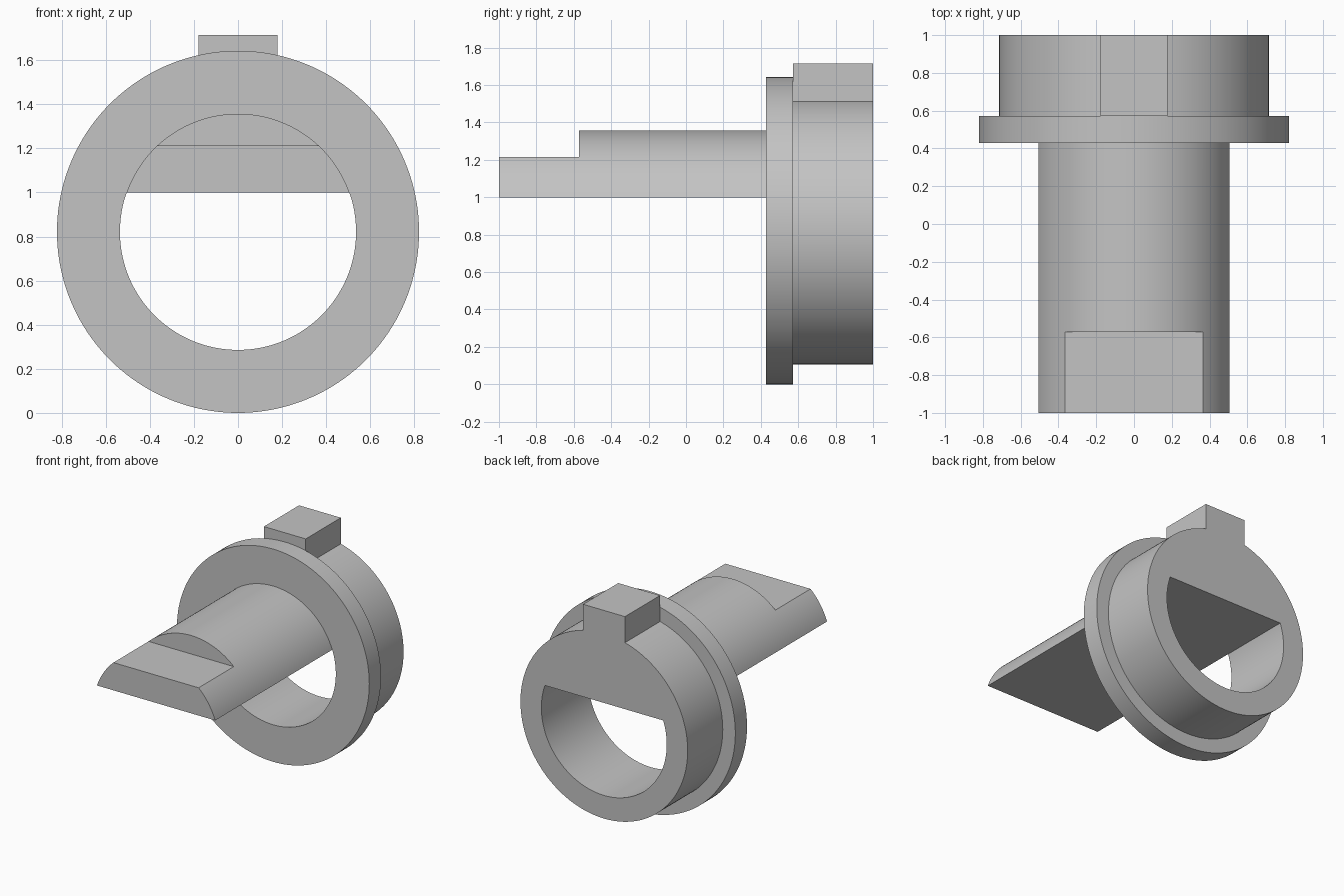
import bpy
import bmesh
from math import asin, cos, sin, pi

if "Cube" in bpy.data.objects:
    bpy.data.objects.remove(bpy.data.objects["Cube"], do_unlink=True)

UNIT = 1 / 7          # design module
AXIS = 5.75           # height of the ring axis, in modules
BORE = 3.75
CHORD = 1.25          # tongue underside above the axis
SPLIT = asin(CHORD / BORE)

grey = bpy.data.materials.new("plain grey")
grey.use_nodes = True
colour = (0.55, 0.55, 0.55, 1)
grey.diffuse_color = colour
grey.node_tree.nodes["Principled BSDF"].inputs["Base Color"].default_value = colour


def arc(radius, start, end, steps):
    angles = [start + (end - start) * i / steps for i in range(steps + 1)]
    return [(radius * cos(a), radius * sin(a)) for a in angles]


def circle(radius, steps=160):
    return arc(radius, 0, 2 * pi, steps)[:-1]


def rect(half_width, low, high):
    return [(-half_width, low), (half_width, low), (half_width, high), (-half_width, high)]


def prism(name, outline, front, back):
    """Extrude an (x, z) outline along y; all values in modules."""
    bm = bmesh.new()
    face = bm.faces.new([bm.verts.new((x * UNIT, front * UNIT, (z + AXIS) * UNIT))
                         for x, z in outline])
    grown = bmesh.ops.extrude_face_region(bm, geom=[face])["geom"]
    bmesh.ops.translate(bm, vec=(0, (back - front) * UNIT, 0),
                        verts=[v for v in grown if isinstance(v, bmesh.types.BMVert)])
    bmesh.ops.recalc_face_normals(bm, faces=bm.faces[:])
    mesh = bpy.data.meshes.new(name)
    bm.to_mesh(mesh)
    bm.free()
    mesh.materials.append(grey)
    obj = bpy.data.objects.new(name, mesh)
    bpy.context.collection.objects.link(obj)
    return obj


def activate(obj):
    bpy.ops.object.select_all(action="DESELECT")
    obj.select_set(True)
    bpy.context.view_layer.objects.active = obj


def combine(target, other, operation):
    activate(target)
    mod = target.modifiers.new(operation.lower(), "BOOLEAN")
    mod.operation = operation
    mod.solver = "EXACT"
    mod.object = other
    bpy.ops.object.modifier_apply(modifier=mod.name)
    bpy.data.objects.remove(other, do_unlink=True)


# Flanged collar with its key, pierced by the open part of the bore
collar = prism("flanged_collar", circle(5.75), 3, 4)
combine(collar, prism("sleeve", circle(5), 3.5, 7), "UNION")
combine(collar, prism("key", rect(1.25, 4.2, 6.25), 4, 7), "UNION")
opening = prism("bore_cutter", arc(BORE, pi - SPLIT, 2 * pi + SPLIT, 110), 2, 8)
combine(collar, opening, "DIFFERENCE")

# Long tongue, with a flat milled on its front end
tongue = prism("tongue", arc(BORE, SPLIT, pi - SPLIT, 70), -7, 3)
combine(tongue, prism("flat_cutter", rect(4, 2.75, 5), -8, -4), "DIFFERENCE")

for part in (collar, tongue):
    activate(part)
    bpy.ops.object.shade_smooth_by_angle(angle=pi / 6)
